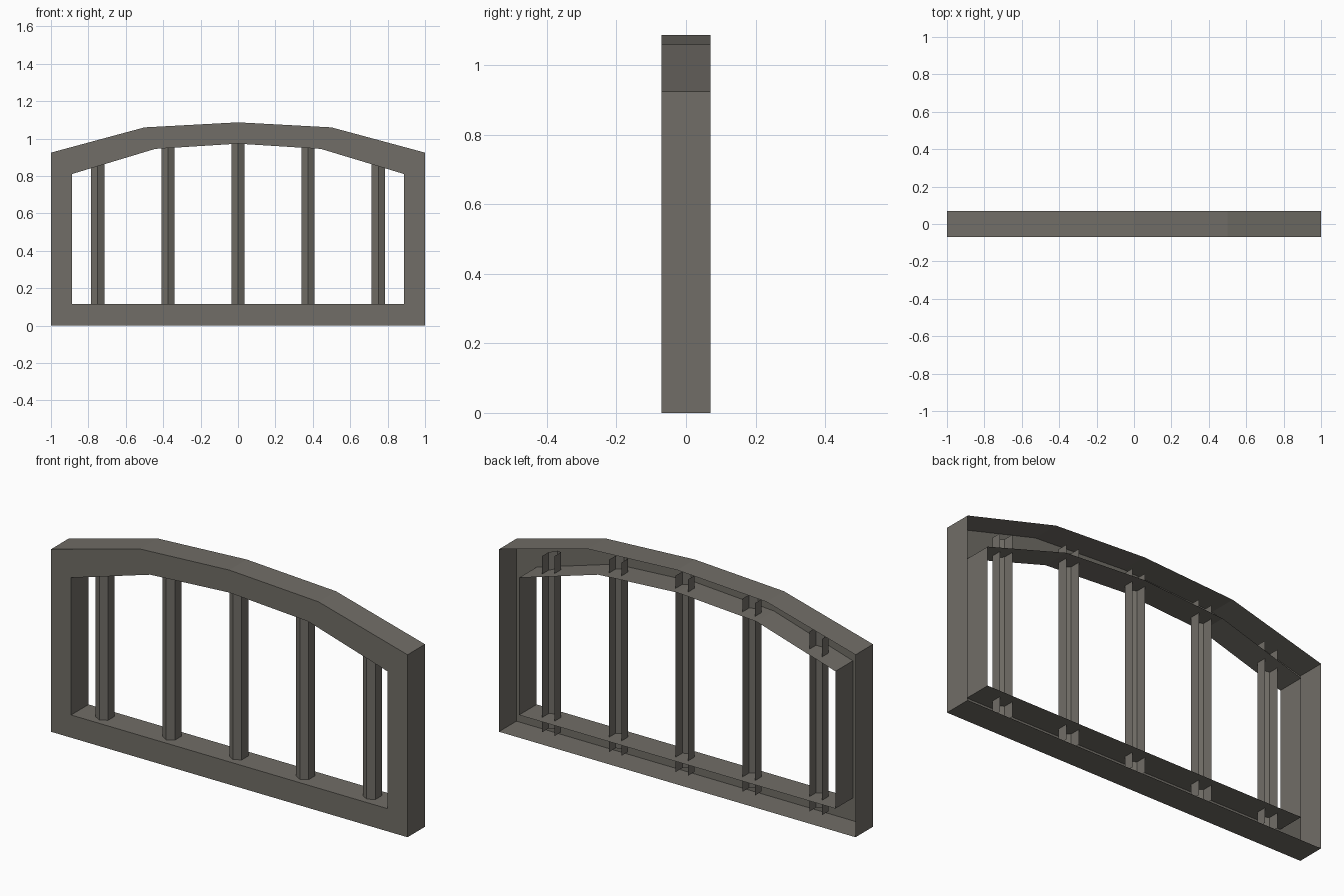
import bpy, bmesh

if "Cube" in bpy.data.objects:
    bpy.data.objects.remove(bpy.data.objects["Cube"])

FRONT, BACK = -0.07, 0.07
ARCH_OUT = [(-1, 0.925), (-0.5, 1.06), (0, 1.087), (0.5, 1.06), (1, 0.925)]
ARCH_IN = [(-0.887, 0.811), (-0.443, 0.945), (0, 0.973), (0.443, 0.945), (0.887, 0.811)]

# dark warm grey paint shared by all parts
paint = bpy.data.materials.new("dark_paint")
paint.diffuse_color = (0.165, 0.155, 0.135, 1)
paint.use_nodes = True
paint.node_tree.nodes["Principled BSDF"].inputs["Base Color"].default_value = paint.diffuse_color


def finish(name, bm):
    mesh = bpy.data.meshes.new(name)
    bm.to_mesh(mesh)
    bm.free()
    mesh.materials.append(paint)
    obj = bpy.data.objects.new(name, mesh)
    bpy.context.collection.objects.link(obj)
    return obj


def arch_height(x):
    """Height of the outer arch at x."""
    for (x0, z0), (x1, z1) in zip(ARCH_OUT, ARCH_OUT[1:]):
        if x0 <= x <= x1:
            return z0 + (z1 - z0) * (x - x0) / (x1 - x0)


def build_frame():
    """Hollow frame: front sheet plus outer and inner walls, open at the back."""
    bm = bmesh.new()
    outer = [(-1, 0)] + ARCH_OUT + [(1, 0)]
    inner = [(-0.887, 0.115)] + ARCH_IN + [(0.887, 0.115)]

    def ring(pts, y):
        return [bm.verts.new((x, y, z)) for x, z in pts]

    rings = [ring(outer, BACK), ring(outer, FRONT), ring(inner, FRONT), ring(inner, BACK)]
    n = len(outer)
    for a, b in zip(rings, rings[1:]):
        for i in range(n):
            j = (i + 1) % n
            bm.faces.new((a[i], a[j], b[j], b[i]))
    bmesh.ops.recalc_face_normals(bm, faces=bm.faces)
    # point the front sheet forwards
    sheet = next(f for f in bm.faces if all(v.co.y < 0 for v in f.verts))
    sheet.normal_update()
    if sheet.normal.y > 0:
        bmesh.ops.reverse_faces(bm, faces=bm.faces)
    return finish("window_frame", bm)


def build_bar(name, cx):
    """Wedge-fronted channel, open at the back, ending inside the hollow frame."""
    bm = bmesh.new()
    profile = [(-0.035, 0.033), (-0.035, -0.02), (0, -0.04), (0.035, -0.02), (0.035, 0.033)]
    low = [bm.verts.new((cx + x, y, 0.04)) for x, y in profile]
    top = [bm.verts.new((cx + x, y, arch_height(cx + x) - 0.05)) for x, y in profile]
    for i in range(len(profile) - 1):
        bm.faces.new((low[i], low[i + 1], top[i + 1], top[i]))
    return finish(name, bm)


build_frame()
for k in range(5):
    build_bar(f"vertical_bar_{k + 1}", (k - 2) * 0.375)
